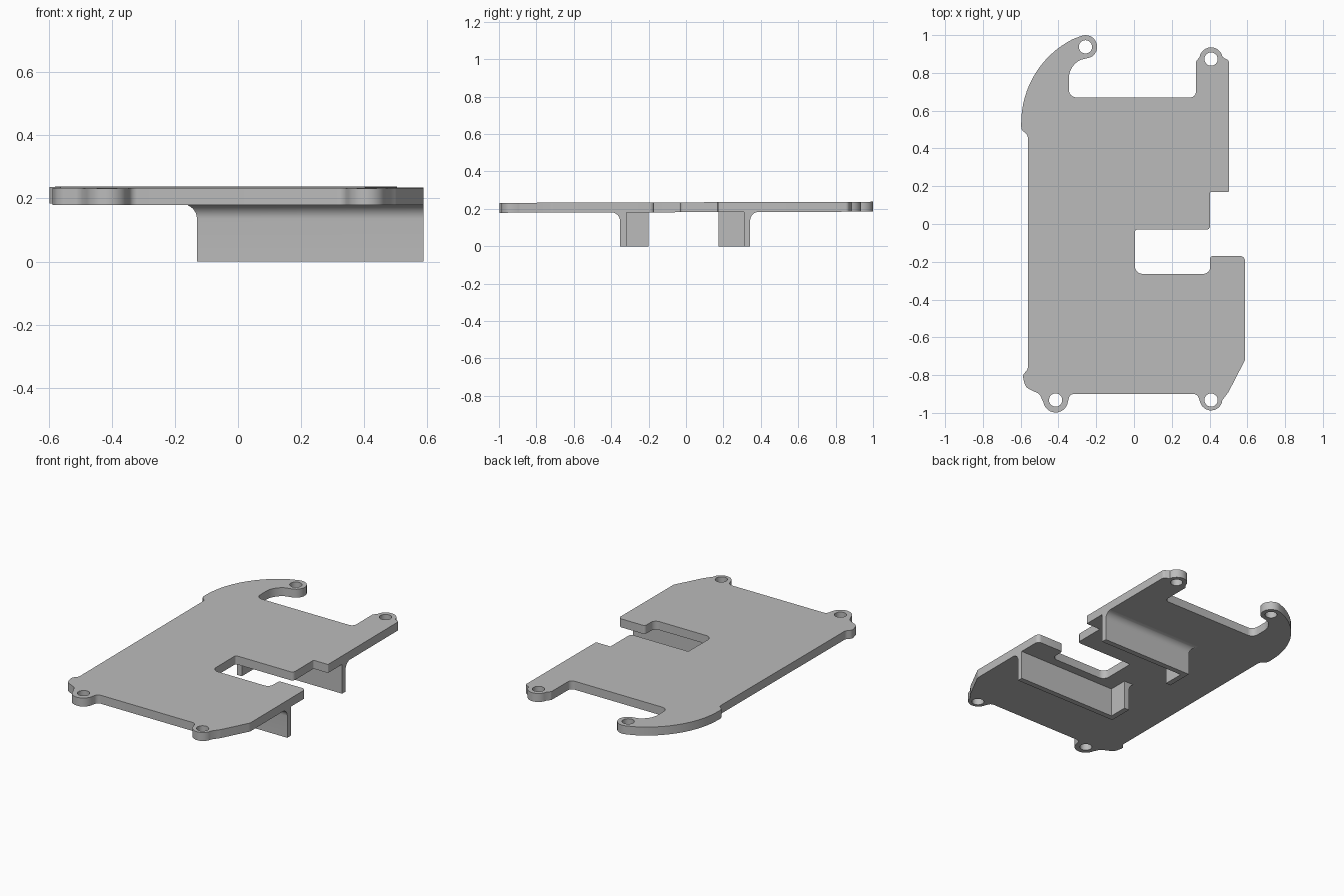
import bpy, bmesh, math
from mathutils import Vector

cube = bpy.data.objects.get("Cube")
if cube:
    bpy.data.objects.remove(cube, do_unlink=True)

TOP, THICK, TILT = 0.235, 0.053, 0.003

grey = bpy.data.materials.new("plain grey")
grey.use_nodes = True
colour = (0.5, 0.5, 0.5, 1)
grey.diffuse_color = colour
grey.node_tree.nodes["Principled BSDF"].inputs["Base Color"].default_value = colour


def finish(obj):
    """Material and smooth shading with sharp edges kept."""
    obj.data.materials.clear()
    obj.data.materials.append(grey)
    bpy.ops.object.select_all(action='DESELECT')
    obj.select_set(True)
    bpy.context.view_layer.objects.active = obj
    bpy.ops.object.shade_smooth_by_angle(angle=math.radians(30))


def arc(cx, cy, r, start, end, steps=12):
    """Points on a circle from one angle to another, in degrees."""
    angles = [math.radians(start + (end - start) * i / steps) for i in range(steps + 1)]
    return [(cx + r * math.cos(a), cy + r * math.sin(a), 0) for a in angles]


def rounded(corners, steps=6):
    """Round each (x, y, radius) corner of a closed outline."""
    out = []
    for i, (x, y, r) in enumerate(corners):
        p = Vector((x, y))
        if r == 0:
            out.append(p)
            continue
        a = Vector(corners[i - 1][:2]) - p
        b = Vector(corners[(i + 1) % len(corners)][:2]) - p
        half = a.angle(b) / 2
        cut = min(r / math.tan(half), a.length * 0.48, b.length * 0.48)
        p0, p1 = p + a.normalized() * cut, p + b.normalized() * cut
        centre = p + (a.normalized() + b.normalized()).normalized() * cut / math.cos(half)
        u, v = p0 - centre, p1 - centre
        for k in range(steps + 1):
            d = u.lerp(v, k / steps).normalized() * u.length
            out.append(centre + d)
    return out


# Plate outline, clockwise from the front right screw tab
outline = [(-0.34, -0.9, 0.04)] + arc(-0.415, -0.932, 0.066, -10, -170)
outline += [(-0.5, -0.9, 0.04), (-0.575, -0.865, 0.05), (-0.59, -0.8, 0.03),
            (-0.562, -0.77, 0.03), (-0.562, 0.47, 0.03), (-0.597, 0.5, 0.03)]
# Curved horn: outer sweep, round tip, inner hollow
outline += arc(-0.1, 0.535, 0.497, 180, 117, 16)
outline += arc(-0.257, 0.938, 0.062, 105, -65)
outline += arc(-0.235, 0.77, 0.11, 115, 180, 8)
outline += [(-0.345, 0.67, 0.04), (0.328, 0.67, 0.03), (0.328, 0.86, 0.02)]
# Back left tab and stepped side
outline += arc(0.408, 0.873, 0.062, 170, 10)
outline += [(0.503, 0.865, 0.02), (0.503, 0.17, 0.005), (0.403, 0.17, 0.005),
            (0.403, -0.03, 0.02), (0.005, -0.03, 0.012), (0.005, -0.264, 0.04),
            (0.403, -0.264, 0.035), (0.403, -0.17, 0.015), (0.588, -0.17, 0.025),
            (0.588, -0.72, 0.04), (0.5, -0.89, 0.05)]
# Front left tab
outline += arc(0.408, -0.927, 0.06, -5, -165)
outline += [(0.335, -0.9, 0.03)]

holes = [(-0.415, -0.932), (0.408, -0.932), (-0.257, 0.938), (0.408, 0.873)]

curve = bpy.data.curves.new("plate_profile", 'CURVE')
curve.dimensions = '2D'
curve.fill_mode = 'BOTH'
curve.extrude = THICK / 2
loops = [rounded(outline)]
for hx, hy in holes:
    loops.append([Vector(p[:2]) for p in arc(hx, hy, 0.035, 0, 352.5, 47)])
for loop in loops:
    spline = curve.splines.new('POLY')
    spline.points.add(len(loop) - 1)
    for point, co in zip(spline.points, loop):
        point.co = (co.x, co.y, 0, 1)
    spline.use_cyclic_u = True

profile = bpy.data.objects.new("plate_profile", curve)
bpy.context.collection.objects.link(profile)
bpy.context.view_layer.update()
mesh = bpy.data.meshes.new_from_object(profile.evaluated_get(bpy.context.evaluated_depsgraph_get()))
bpy.data.objects.remove(profile, do_unlink=True)
bm = bmesh.new()
bm.from_mesh(mesh)
bmesh.ops.remove_doubles(bm, verts=bm.verts, dist=0.0001)
bmesh.ops.recalc_face_normals(bm, faces=bm.faces)
for v in bm.verts:
    v.co.z += TOP - THICK / 2 + TILT * v.co.y
bm.to_mesh(mesh)
bm.free()
plate = bpy.data.objects.new("plate", mesh)
bpy.context.collection.objects.link(plate)
finish(plate)


def bracket(name, x_end, y_out, y_tip):
    """L-shaped wall whose outer sides flare into the plate."""
    s = 1 if y_out > 0 else -1
    x_out, wall, r = -0.13, 0.034, 0.047
    roof = TOP - THICK + TILT * y_out + 0.001
    levels = [(0, 0)]
    for i in range(9):
        a = math.radians(90 * i / 8)
        levels.append((roof - r + r * math.sin(a), r * (1 - math.cos(a))))
    bm = bmesh.new()
    rings = []
    for z, d in levels:
        shape = [(x_end, y_out + s * d), (x_out - d, y_out + s * d), (x_out - d, y_tip),
                 (x_out + wall, y_tip), (x_out + wall, y_out - s * wall),
                 (x_end, y_out - s * wall)]
        rings.append([bm.verts.new((x, y, z)) for x, y in shape])
    for low, high in zip(rings, rings[1:]):
        for i in range(6):
            j = (i + 1) % 6
            bm.faces.new((low[i], low[j], high[j], high[i]))
    bm.faces.new(rings[0])
    bm.faces.new(rings[-1])
    bmesh.ops.recalc_face_normals(bm, faces=bm.faces)
    mesh = bpy.data.meshes.new(name)
    bm.to_mesh(mesh)
    bm.free()
    obj = bpy.data.objects.new(name, mesh)
    bpy.context.collection.objects.link(obj)
    finish(obj)


bracket("front_bracket", 0.588, -0.353, -0.2)
bracket("back_bracket", 0.503, 0.343, 0.175)
